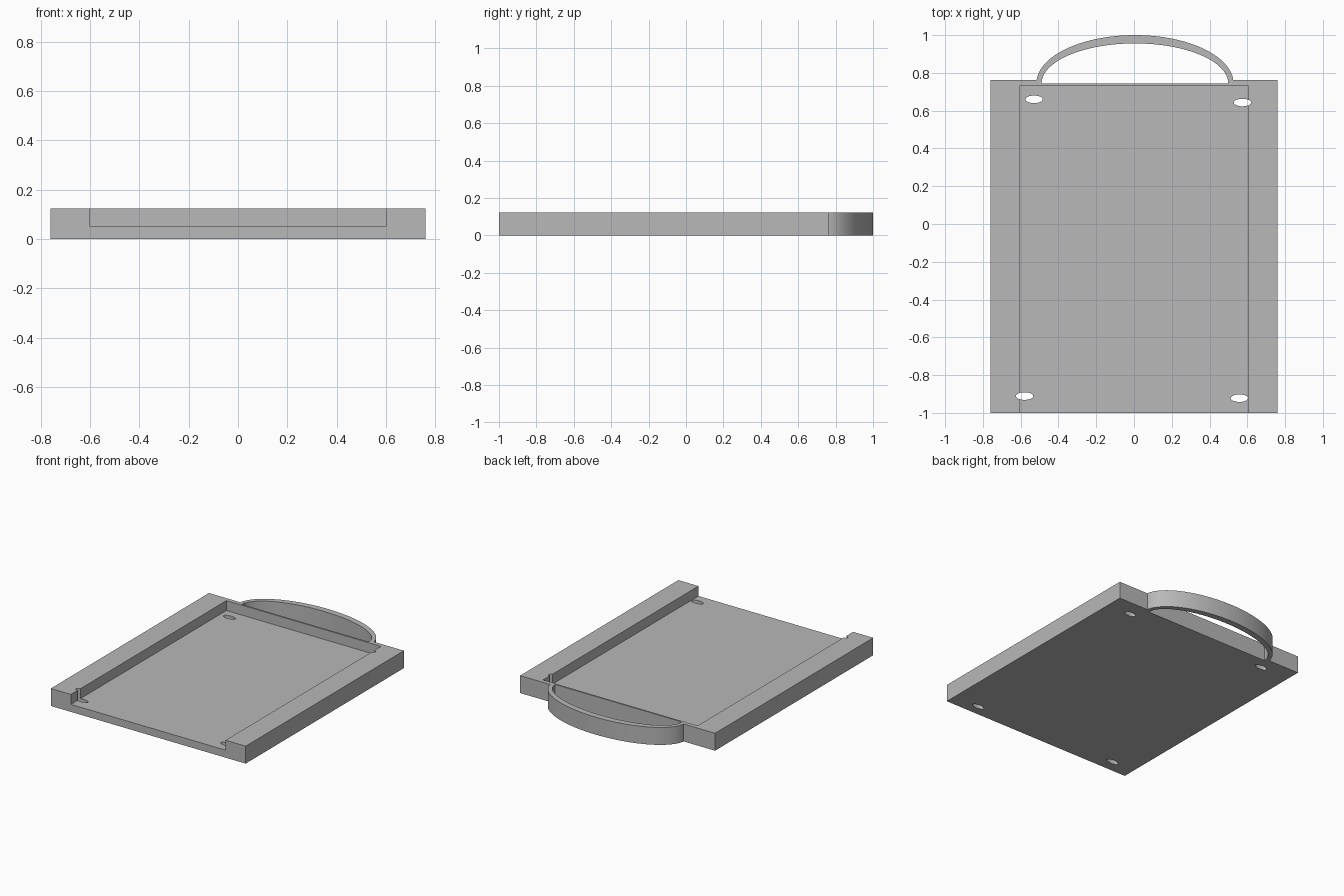
import bpy, bmesh, math

cube = bpy.data.objects.get("Cube")
if cube:
    bpy.data.objects.remove(cube, do_unlink=True)

HEIGHT, FLOOR = 0.123, 0.053
HALF_W, FRONT, BACK = 0.76, -1.0, 0.762

grey = bpy.data.materials.new("plain grey")
grey.use_nodes = True
grey.diffuse_color = (0.48, 0.48, 0.48, 1)
grey.node_tree.nodes["Principled BSDF"].inputs["Base Color"].default_value = (0.48, 0.48, 0.48, 1)


def arc(cx, cy, rx, ry, start, end, steps):
    """Points along part of an ellipse, angles in radians."""
    angles = [start + (end - start) * i / steps for i in range(steps + 1)]
    return [(cx + rx * math.cos(a), cy + ry * math.sin(a)) for a in angles]


def prism(name, outline, z0, z1):
    """Extrude a counter-clockwise outline from z0 to z1."""
    bm = bmesh.new()
    face = bm.faces.new([bm.verts.new((x, y, z0)) for x, y in outline])
    top = bmesh.ops.extrude_face_region(bm, geom=[face])["geom"]
    bmesh.ops.translate(bm, vec=(0, 0, z1 - z0),
                        verts=[v for v in top if isinstance(v, bmesh.types.BMVert)])
    bmesh.ops.recalc_face_normals(bm, faces=bm.faces)
    mesh = bpy.data.meshes.new(name)
    bm.to_mesh(mesh)
    bm.free()
    mesh.materials.append(grey)
    obj = bpy.data.objects.new(name, mesh)
    bpy.context.collection.objects.link(obj)
    return obj


# Tray body and handle share one outline
HANDLE_X, HANDLE_Y = 0.005, 0.744
OUTER_RX, OUTER_RY = 0.522, 1.0 - HANDLE_Y
rise = math.asin((BACK - HANDLE_Y) / OUTER_RY)
outline = [(-HALF_W, BACK), (-HALF_W, FRONT), (HALF_W, FRONT), (HALF_W, BACK)]
outline += arc(HANDLE_X, HANDLE_Y, OUTER_RX, OUTER_RY, rise, math.pi - rise, 64)
tray = prism("tray_with_handle", outline, 0, HEIGHT)

# Recess open at the front, handle opening and four screw holes
cutters = [
    prism("recess_cutter", [(-0.603, -1.2), (0.603, -1.2), (0.603, 0.732), (-0.603, 0.732)],
          FLOOR, 0.3),
    prism("handle_opening_cutter",
          arc(HANDLE_X, HANDLE_Y, 0.494, 0.212, 0, math.pi, 64), -0.1, 0.3),
]
for x, y in [(-0.529, 0.66), (0.574, 0.643), (-0.579, -0.911), (0.558, -0.922)]:
    hole = arc(x, y, 0.046, 0.02, 0, math.tau, 32)[:-1]
    cutters.append(prism("screw_hole_cutter", hole, -0.1, 0.3))

bpy.ops.object.select_all(action="DESELECT")
tray.select_set(True)
bpy.context.view_layer.objects.active = tray
for cutter in cutters:
    cut = tray.modifiers.new("cut", "BOOLEAN")
    cut.operation, cut.solver, cut.object = "DIFFERENCE", "EXACT", cutter
    bpy.ops.object.modifier_apply(modifier=cut.name)
    bpy.data.objects.remove(cutter, do_unlink=True)

bpy.ops.object.shade_smooth_by_angle(angle=math.radians(30))
